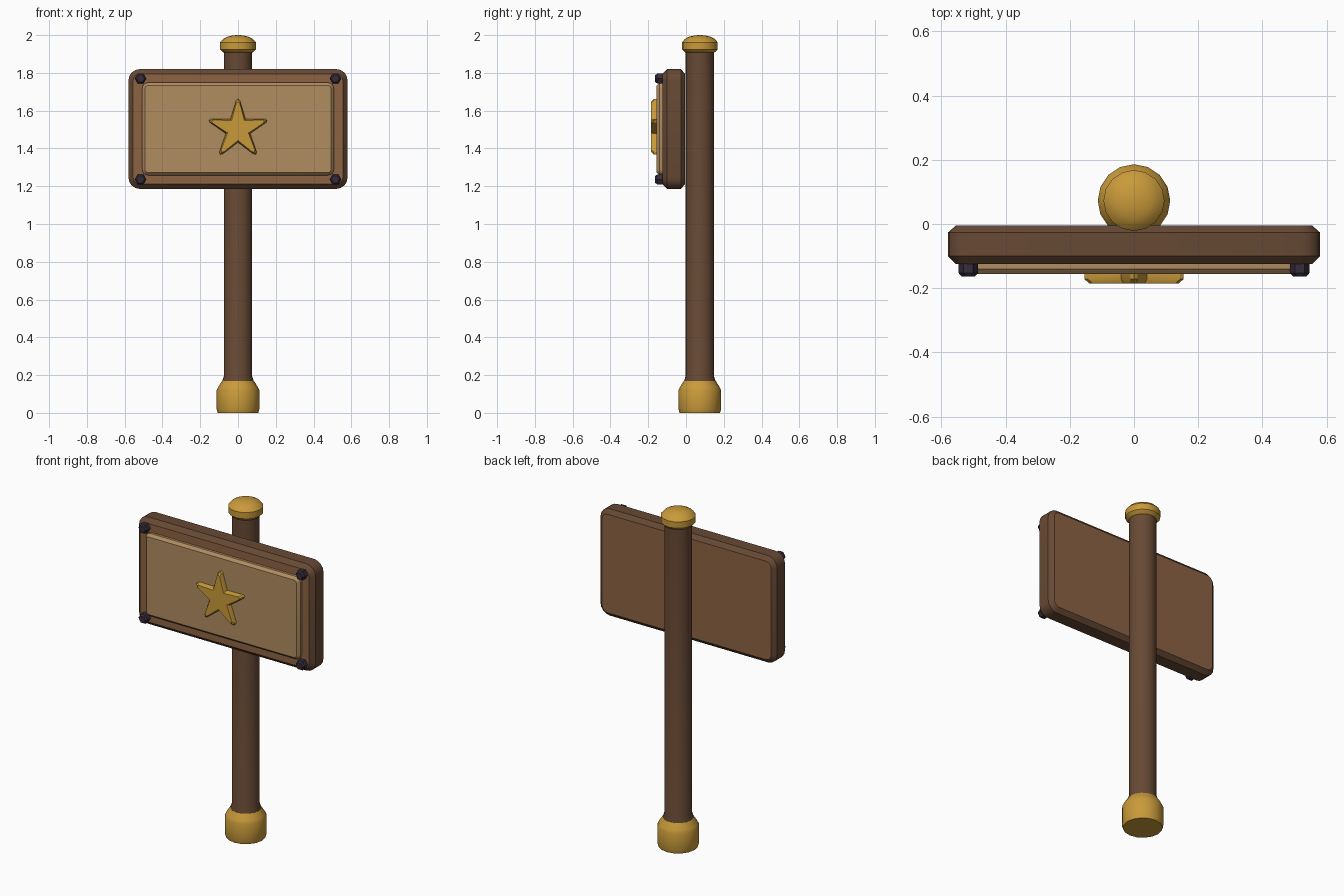
import bpy, bmesh, math

if "Cube" in bpy.data.objects:
    bpy.data.objects.remove(bpy.data.objects["Cube"])


def mat(name, rgb):
    m = bpy.data.materials.new(name)
    lin = [((c / 255 + 0.055) / 1.055) ** 2.4 for c in rgb]
    m.diffuse_color = (*lin, 1)
    m.use_nodes = True
    m.node_tree.nodes["Principled BSDF"].inputs["Base Color"].default_value = m.diffuse_color
    return m


DARK = mat("dark wood", (103, 73, 52))
WOOD = mat("board wood", (141, 99, 68))
PANEL = mat("tan panel", (176, 140, 96))
GOLD = mat("gold", (201, 154, 58))
IRON = mat("dark iron", (54, 44, 60))


def loft(name, rings, side_mat, cap_mat=None):
    """Join equal-length rings of 3D points and cap both ends."""
    bm = bmesh.new()
    loops = [[bm.verts.new(p) for p in ring] for ring in rings]
    n = len(loops[0])
    for a, b in zip(loops, loops[1:]):
        for i in range(n):
            j = (i + 1) % n
            bm.faces.new((a[i], a[j], b[j], b[i]))
    for end in (loops[0], loops[-1]):
        bm.faces.new(end).material_index = 1 if cap_mat else 0
    bmesh.ops.recalc_face_normals(bm, faces=bm.faces)
    me = bpy.data.meshes.new(name)
    bm.to_mesh(me)
    bm.free()
    ob = bpy.data.objects.new(name, me)
    bpy.context.collection.objects.link(ob)
    me.materials.append(side_mat)
    if cap_mat:
        me.materials.append(cap_mat)
    bpy.ops.object.select_all(action='DESELECT')
    ob.select_set(True)
    bpy.context.view_layer.objects.active = ob
    bpy.ops.object.shade_smooth_by_angle(angle=math.radians(30))
    return ob


POST_Y = 0.073
SIGN_Z = 1.503


def turned(name, profile, material, sides=16):
    """Vertical lathe around the post axis; profile is (radius, z)."""
    angles = [2 * math.pi * i / sides for i in range(sides)]
    return loft(name, [[(r * math.cos(a), POST_Y + r * math.sin(a), z)
                        for a in angles] for r, z in profile], material)


def rounded(hw, hh, rad, y, inset, seg=4):
    """Rounded rectangle ring facing -y."""
    pts = []
    r = rad - inset
    for k, (sx, sz) in enumerate(((1, 1), (-1, 1), (-1, -1), (1, -1))):
        for i in range(seg + 1):
            a = math.pi / 2 * (k + i / seg)
            pts.append((sx * (hw - rad) + r * math.cos(a), y,
                        SIGN_Z + sz * (hh - rad) + r * math.sin(a)))
    return pts


def star(outer, inner, y):
    """Five-pointed star ring with softened tips."""
    pts = []
    for k in range(5):
        a = math.pi / 2 + k * math.tau / 5
        for r, off in ((outer * 0.95, -3.8), (outer, 0), (outer * 0.95, 3.8), (inner, 36)):
            t = a + math.radians(off)
            pts.append((r * math.cos(t), y, SIGN_Z - 0.003 + r * math.sin(t)))
    return pts


# Post with gold foot and cap
turned("post", [(0.084, 0.15), (0.083, 0.17), (0.075, 0.195), (0.075, 1.93)], DARK)
turned("post_foot", [(0.107, 0), (0.113, 0.02), (0.113, 0.12), (0.105, 0.137),
                     (0.084, 0.17)], GOLD)
turned("post_cap", [(0.072, 1.905), (0.08, 1.91), (0.095, 1.925), (0.095, 1.962),
                    (0.078, 1.98), (0.055, 1.992), (0.028, 1.998), (0.008, 2.0)], GOLD)

# Sign board: dark chamfered rim, lighter front and back
loft("sign_board", [rounded(0.58, 0.317, 0.06, y, i) for y, i in
                    ((-0.005, 0.025), (-0.027, 0), (-0.1, 0), (-0.125, 0.025))], DARK, WOOD)

# Raised tan panel
loft("sign_panel", [rounded(0.507, 0.245, 0.03, y, i) for y, i in
                    ((-0.12, 0), (-0.14, 0), (-0.156, 0.015))], PANEL)

# Gold star
loft("star_emblem", [star(0.162, 0.068, -0.15), star(0.162, 0.068, -0.172),
                     star(0.146, 0.058, -0.185)], GOLD)

# Corner bolts
for sx in (-1, 1):
    for sz in (-1, 1):
        def hexagon(r, y):
            return [(sx * 0.516 + r * math.cos(i * math.pi / 3), y,
                     SIGN_Z + sz * 0.267 + r * math.sin(i * math.pi / 3)) for i in range(6)]
        side = "right" if sx > 0 else "left"
        level = "upper" if sz > 0 else "lower"
        loft(f"bolt_{level}_{side}", [hexagon(0.03, -0.12), hexagon(0.03, -0.153),
                                      hexagon(0.021, -0.163)], IRON)
